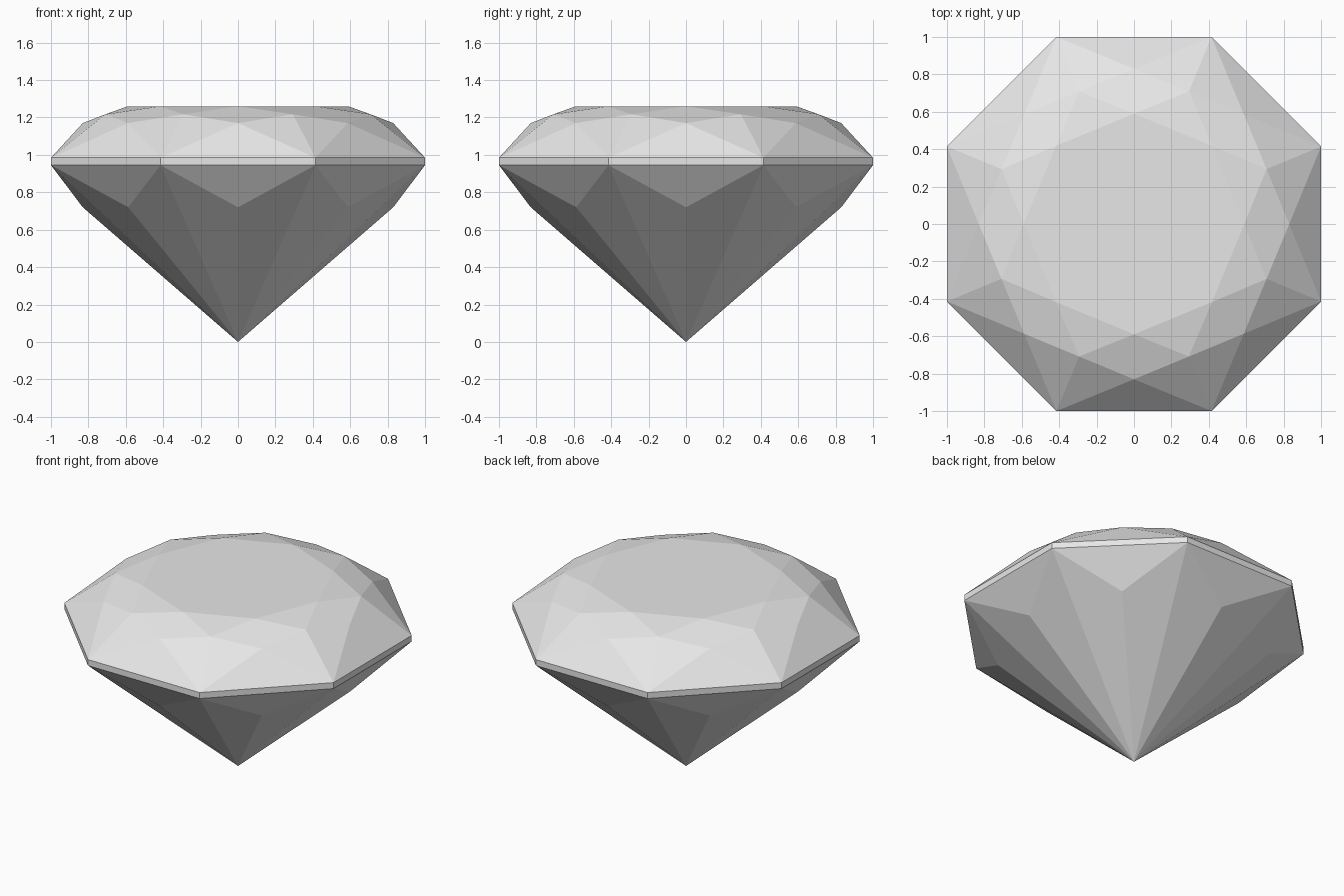
import bpy
import bmesh
from math import cos, sin, pi

cube = bpy.data.objects.get("Cube")
if cube:
    bpy.data.objects.remove(cube, do_unlink=True)

SIDES = 8
STEP = 2 * pi / SIDES
CORNER = 1 / cos(STEP / 2)

mat = bpy.data.materials.new("pale grey crystal")
mat.use_nodes = True
COLOUR = (0.8, 0.8, 0.8, 1)
mat.diffuse_color = COLOUR
mat.node_tree.nodes["Principled BSDF"].inputs["Base Color"].default_value = COLOUR

bm = bmesh.new()


def ring(radius, z, turn=0.0):
    """Ring of vertices, turned by a fraction of one side."""
    return [bm.verts.new((radius * cos((i + turn) * STEP),
                          radius * sin((i + turn) * STEP), z))
            for i in range(SIDES)]


# Rings from the flat table down to the point
table = ring(0.59, 1.26)
star = ring(0.767, 1.217, 0.5)
crown = ring(0.83, 1.17)
girdle_top = ring(CORNER, 0.985, 0.5)
girdle_low = ring(CORNER, 0.945, 0.5)
pavilion = ring(0.83, 0.72)
culet = bm.verts.new((0, 0, 0))

bm.faces.new(table)
for i in range(SIDES):
    n, p = (i + 1) % SIDES, i - 1
    facets = [
        # Crown: star, kite, and girdle facets
        (table[i], star[i], table[n]),
        (table[i], star[p], crown[i], star[i]),
        (crown[i], girdle_top[i], star[i]),
        (star[i], girdle_top[i], crown[n]),
        (crown[i], girdle_top[p], girdle_top[i]),
        # Girdle band
        (girdle_top[p], girdle_low[p], girdle_low[i], girdle_top[i]),
        # Pavilion: girdle facet and two long facets
        (girdle_low[p], pavilion[i], girdle_low[i]),
        (girdle_low[p], culet, pavilion[i]),
        (pavilion[i], culet, girdle_low[i]),
    ]
    for f in facets:
        bm.faces.new(f)
bmesh.ops.recalc_face_normals(bm, faces=bm.faces)

mesh = bpy.data.meshes.new("cut_gem")
bm.to_mesh(mesh)
bm.free()
mesh.materials.append(mat)
gem = bpy.data.objects.new("cut_gem", mesh)
bpy.context.collection.objects.link(gem)
